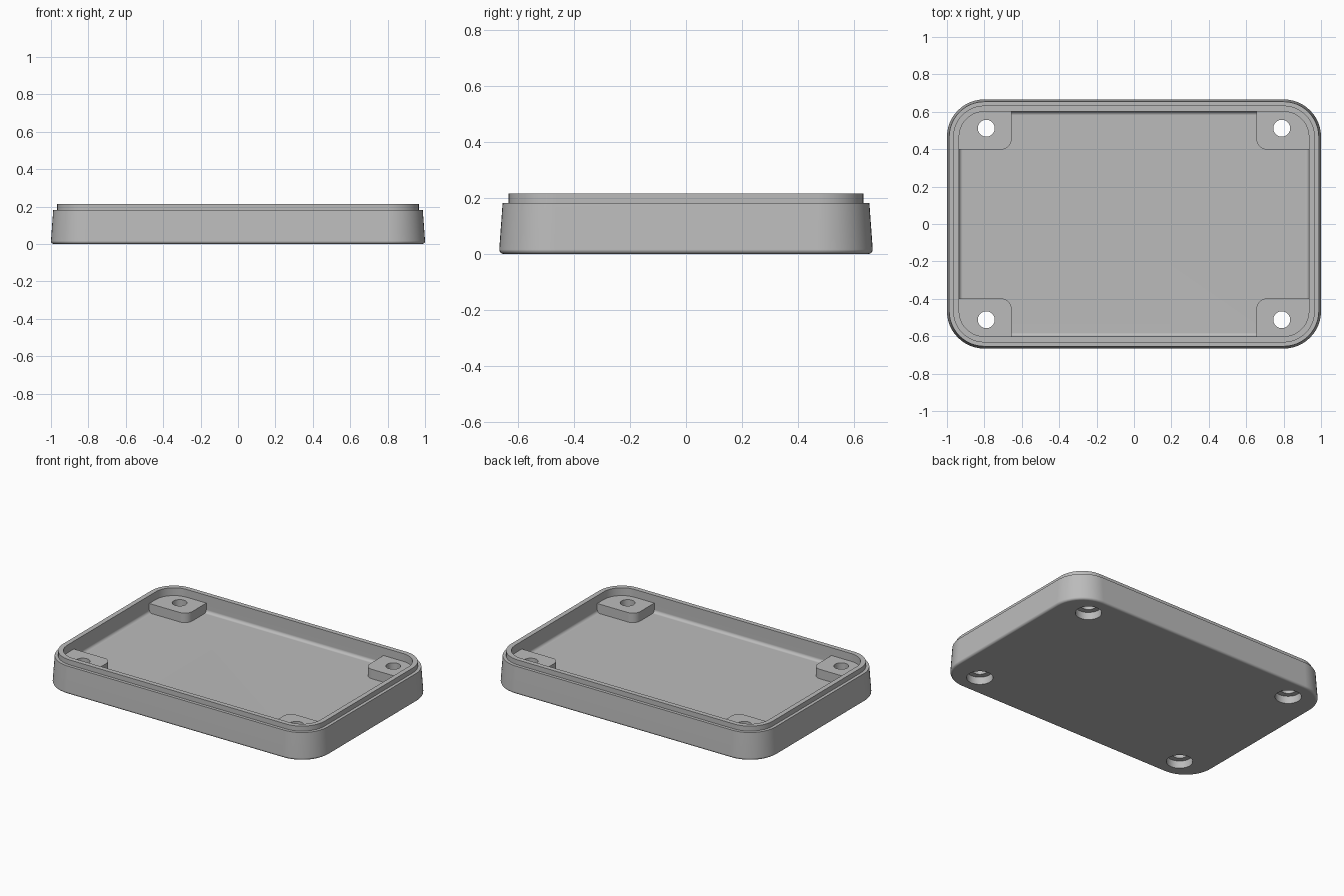
import bpy, bmesh, math

if "Cube" in bpy.data.objects:
    bpy.data.objects.remove(bpy.data.objects["Cube"], do_unlink=True)

grey = bpy.data.materials.new("matte grey")
grey.use_nodes = True
grey.diffuse_color = (0.5, 0.5, 0.5, 1)
grey.node_tree.nodes["Principled BSDF"].inputs["Base Color"].default_value = grey.diffuse_color


def outline(x0, x1, y0, y1, radii, steps=12):
    """Rounded rectangle, counterclockwise; radii start at the x1, y1 corner."""
    corners = [(x1, y1, -1, -1), (x0, y1, 1, -1), (x0, y0, 1, 1), (x1, y0, -1, 1)]
    points = []
    for i, ((x, y, sx, sy), r) in enumerate(zip(corners, radii)):
        if r == 0:
            points.append((x, y))
            continue
        for k in range(steps + 1):
            a = (i + k / steps) * math.pi / 2
            points.append((x + sx * r + r * math.cos(a), y + sy * r + r * math.sin(a)))
    return points


def loft(name, sections):
    """Skin a stack of (outline, z) sections and cap both ends."""
    bm = bmesh.new()
    loops = [[bm.verts.new((x, y, z)) for x, y in pts] for pts, z in sections]
    for low, high in zip(loops, loops[1:]):
        for i in range(len(low)):
            j = (i + 1) % len(low)
            bm.faces.new((low[i], low[j], high[j], high[i]))
    bm.faces.new(loops[0][::-1])
    bm.faces.new(loops[-1])
    bmesh.ops.recalc_face_normals(bm, faces=bm.faces)
    mesh = bpy.data.meshes.new(name)
    bm.to_mesh(mesh)
    bm.free()
    mesh.materials.append(grey)
    obj = bpy.data.objects.new(name, mesh)
    bpy.context.collection.objects.link(obj)
    return obj


def combine(target, other, operation):
    mod = target.modifiers.new("combine", "BOOLEAN")
    mod.operation, mod.solver, mod.object = operation, "EXACT", other
    bpy.context.view_layer.objects.active = target
    bpy.ops.object.modifier_apply(modifier=mod.name)
    bpy.data.objects.remove(other, do_unlink=True)


# Tray wall: inset from the widest outline and height, outside to inside
HALF_X, HALF_Y, RADIUS = 1.0, 0.666, 0.2
FLOOR, BOSS_TOP = 0.1, 0.163
FILLET, COVE = 0.016, 0.02
INNER = 0.065
profile = []
for k in range(5):
    a = k / 4 * math.pi / 2
    profile.append((FILLET * (1 - math.sin(a)), FILLET * (1 - math.cos(a))))
profile += [(0.012, 0.182), (0.033, 0.182), (0.033, 0.215), (INNER, 0.215)]
for k in range(5):
    a = k / 4 * math.pi / 2
    profile.append((INNER + COVE * (1 - math.cos(a)), FLOOR + COVE * (1 - math.sin(a))))

sections = []
for d, z in profile:
    x, y = HALF_X - d, HALF_Y - d
    sections.append((outline(-x, x, -y, y, [RADIUS - d] * 4), z))
tray = loft("enclosure_tray", sections)

# Corner bosses merged into the tray, then stepped screw holes
HOLE_X, HOLE_Y = 0.79, 0.512
for sx in (-1, 1):
    for sy in (-1, 1):
        pts = outline(0.655, 0.95, 0.398, 0.617, [0.15, 0, 0.055, 0])
        pts = [(sx * x, sy * y) for x, y in pts]
        boss = loft("corner_boss", [(pts, FLOOR - 0.03), (pts, BOSS_TOP)])
        combine(tray, boss, "UNION")
for sx in (-1, 1):
    for sy in (-1, 1):
        rings = []
        for r, z in ((0.08, -0.05), (0.08, 0.05), (0.045, 0.05), (0.045, 0.3)):
            x, y = sx * HOLE_X, sy * HOLE_Y
            circle = [(x + r * math.cos(i * math.tau / 40), y + r * math.sin(i * math.tau / 40))
                      for i in range(40)]
            rings.append((circle, z))
        combine(tray, loft("screw_hole_cutter", rings), "DIFFERENCE")

# Smooth rounded corners, flat large faces
bpy.ops.object.select_all(action="DESELECT")
tray.select_set(True)
bpy.context.view_layer.objects.active = tray
bpy.ops.object.shade_smooth_by_angle(angle=math.radians(30))
weighted = tray.modifiers.new("weighted normals", "WEIGHTED_NORMAL")
weighted.keep_sharp = True
